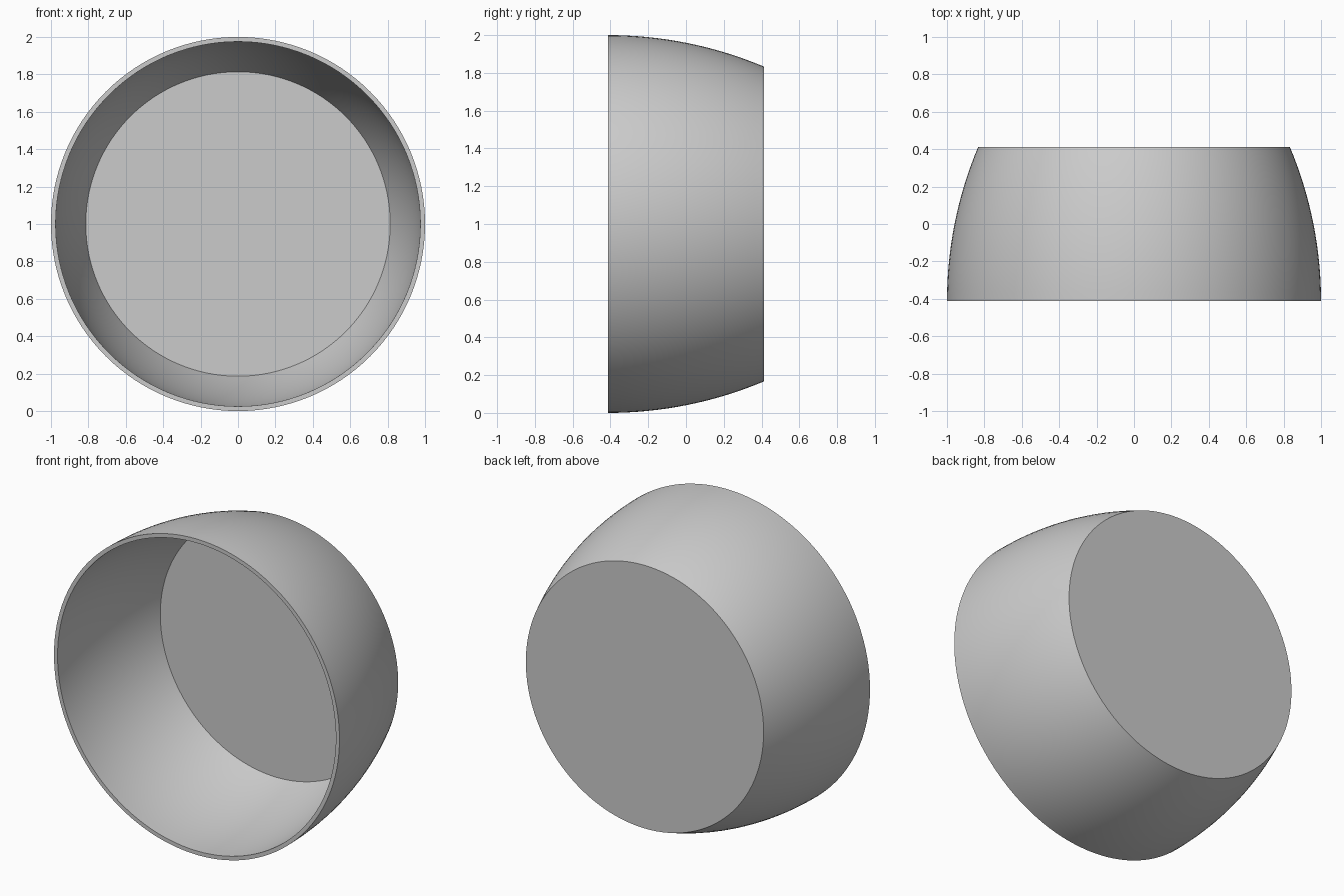
import bpy, bmesh, math

if "Cube" in bpy.data.objects:
    bpy.data.objects.remove(bpy.data.objects["Cube"])

SEGMENTS = 128
ARC_STEPS = 16
FRONT, BACK, FLOOR = -0.413, 0.413, 0.385


def arc(r_front, r_back, y_end):
    """Curved wall profile, parallel to the axis at the front rim."""
    depth, drop = y_end - FRONT, r_front - r_back
    big = (depth ** 2 + drop ** 2) / (2 * drop)
    a_max = math.asin(depth / big)
    return [(r_front - big + big * math.cos(a_max * i / ARC_STEPS),
             FRONT + big * math.sin(a_max * i / ARC_STEPS))
            for i in range(ARC_STEPS + 1)]


# Profile: inside floor edge -> front rim -> outer wall -> back edge
profile = arc(0.975, 0.814, FLOOR)[::-1] + arc(1.0, 0.833, BACK)

# Revolve around the y axis
bm = bmesh.new()
rings = []
for r, y in profile:
    rings.append([bm.verts.new((r * math.cos(2 * math.pi * k / SEGMENTS), y,
                                1 + r * math.sin(2 * math.pi * k / SEGMENTS)))
                  for k in range(SEGMENTS)])
for a, b in zip(rings, rings[1:]):
    for k in range(SEGMENTS):
        n = (k + 1) % SEGMENTS
        bm.faces.new((a[k], a[n], b[n], b[k]))

# Flat inside floor and flat back
bm.faces.new(rings[0])
bm.faces.new(rings[-1])
bmesh.ops.recalc_face_normals(bm, faces=bm.faces[:])

mesh = bpy.data.meshes.new("cup_shell")
bm.to_mesh(mesh)
bm.free()
cup = bpy.data.objects.new("cup_shell", mesh)
bpy.context.collection.objects.link(cup)
bpy.context.view_layer.objects.active = cup
cup.select_set(True)
bpy.ops.object.shade_smooth_by_angle(angle=math.radians(30))
